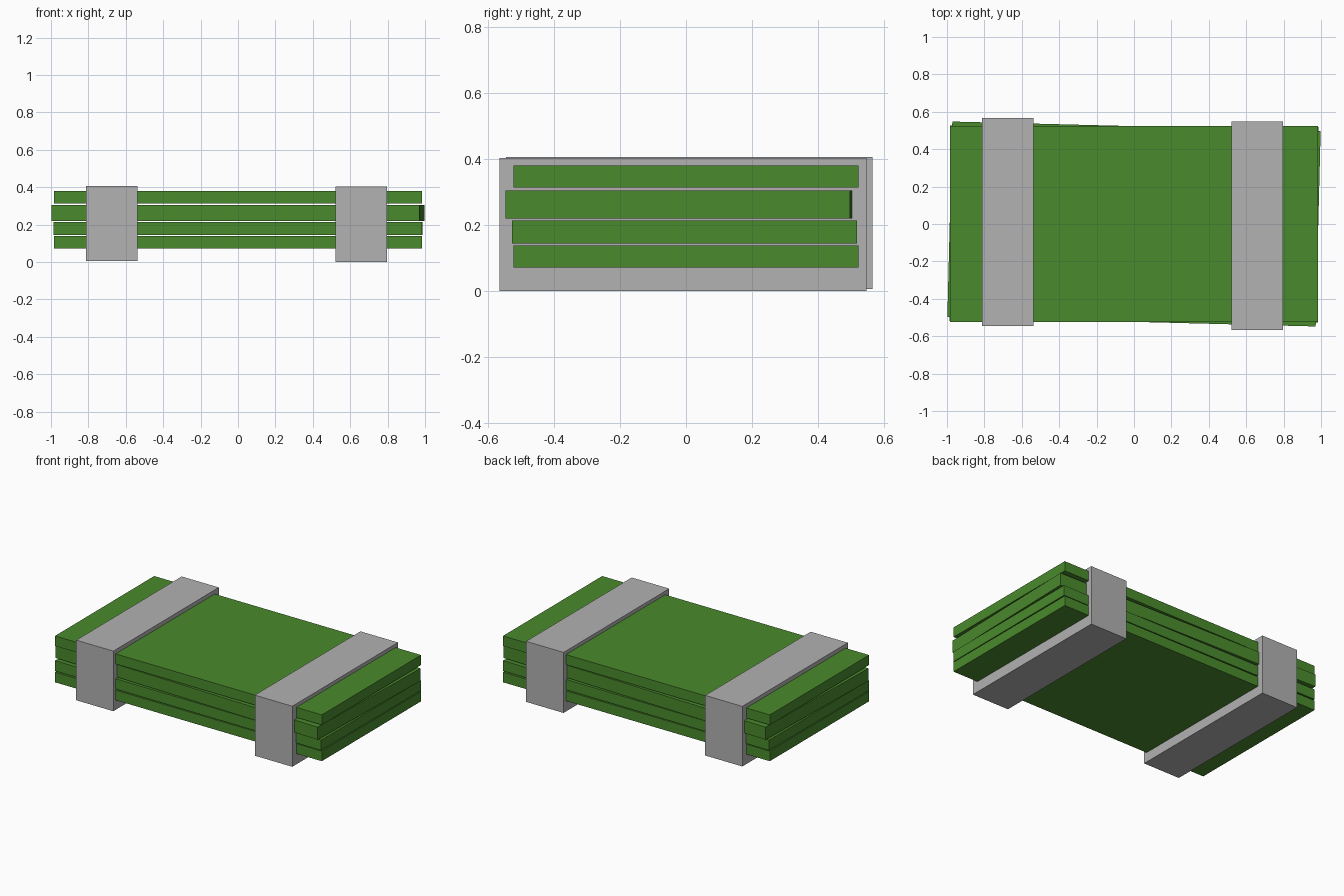
import bpy
import bmesh
from math import radians
from mathutils import Matrix, Vector

default = bpy.data.objects.get("Cube")
if default:
    bpy.data.objects.remove(default, do_unlink=True)


def make_material(name, color):
    mat = bpy.data.materials.new(name)
    mat.use_nodes = True
    mat.diffuse_color = color
    mat.node_tree.nodes["Principled BSDF"].inputs["Base Color"].default_value = color
    return mat


def box(name, low, high, mat, turn=0.0):
    """Flat-faced box between two corners, turned about its upright axis."""
    low, high = Vector(low), Vector(high)
    mesh = bpy.data.meshes.new(name)
    bm = bmesh.new()
    bmesh.ops.create_cube(bm, size=1, matrix=Matrix.Diagonal((*(high - low), 1)))
    bm.to_mesh(mesh)
    bm.free()
    mesh.materials.append(mat)
    obj = bpy.data.objects.new(name, mesh)
    obj.location = (low + high) / 2
    obj.rotation_euler.z = radians(turn)
    bpy.context.collection.objects.link(obj)
    return obj


green = make_material("green", (0.068, 0.254, 0.026, 1))
grey = make_material("grey", (0.445, 0.445, 0.445, 1))

# Stacked sheets, bottom to top: name, underside, top, slight turn
HALF_X, HALF_Y = 0.985, 0.523
sheets = [
    ("bottom_sheet", 0.071, 0.138, 0),
    ("lower_middle_sheet", 0.144, 0.213, -0.25),
    ("upper_middle_sheet", 0.220, 0.304, -1.45),
    ("top_sheet", 0.313, 0.380, 0),
]
for name, z0, z1, turn in sheets:
    box(name, (-HALF_X, -HALF_Y, z0), (HALF_X, HALF_Y, z1), green, turn)

# Wide bands wrapped around the stack
box("right_band", (-0.812, -0.546, 0.006), (-0.538, 0.566, 0.407), grey)
box("left_band", (0.520, -0.566, 0.0), (0.797, 0.548, 0.404), grey)
